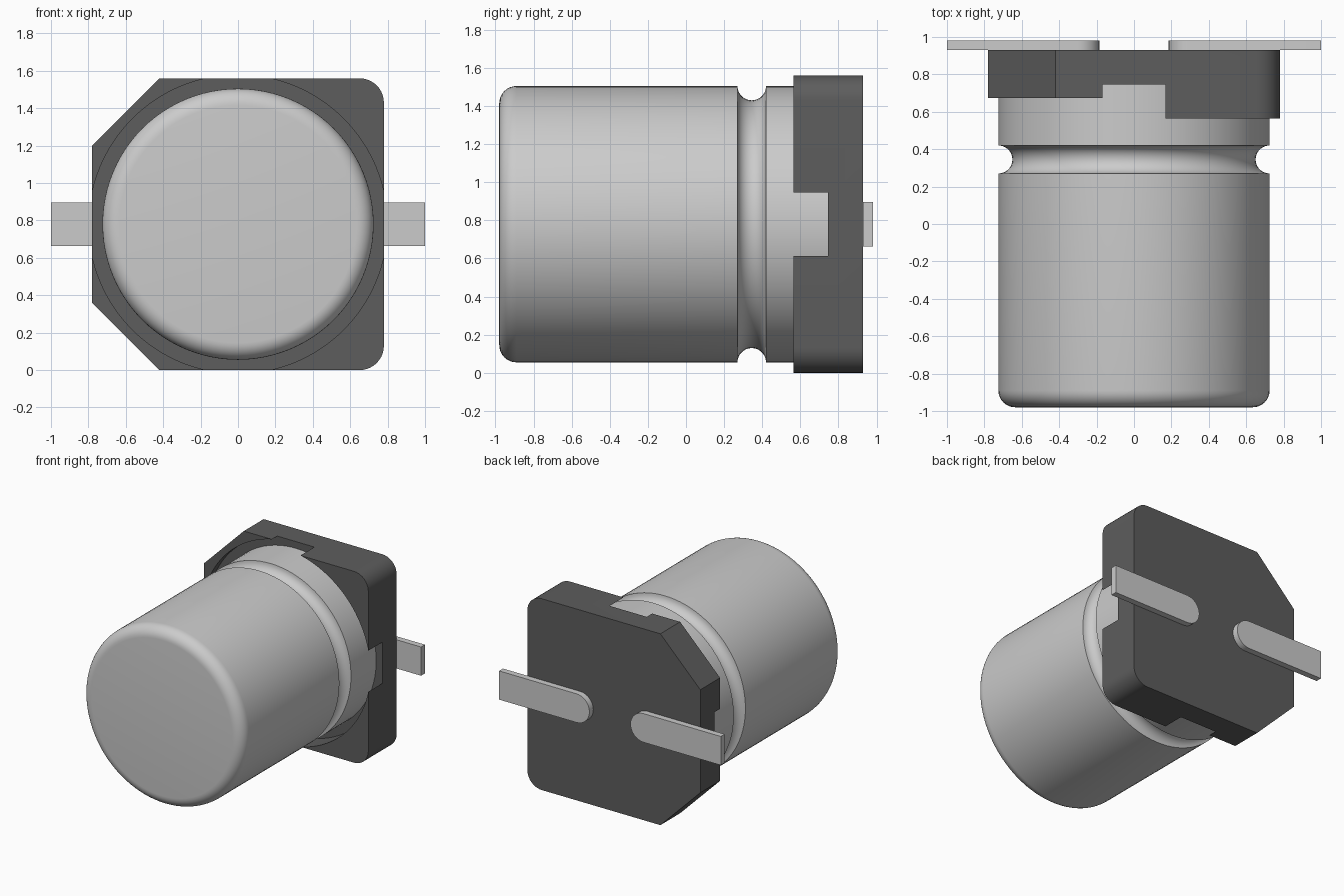
import bpy, bmesh
from math import sin, cos, pi, radians, sqrt
from mathutils import Vector

if "Cube" in bpy.data.objects:
    bpy.data.objects.remove(bpy.data.objects["Cube"])

CZ = 0.78      # height of the can axis
HALF = 0.78    # half width of the base


def arc(cx, cz, r, a0, a1, n):
    return [(cx + r * cos(radians(a0 + (a1 - a0) * i / n)),
             cz + r * sin(radians(a0 + (a1 - a0) * i / n))) for i in range(n + 1)]


def finish(name, bm):
    bmesh.ops.recalc_face_normals(bm, faces=bm.faces)
    me = bpy.data.meshes.new(name)
    bm.to_mesh(me)
    bm.free()
    ob = bpy.data.objects.new(name, me)
    bpy.context.collection.objects.link(ob)
    return ob


def prism(name, outline, y0, y1):
    """Extrude an x/z outline (relative to the can axis) along y."""
    bm = bmesh.new()
    f = bm.faces.new([bm.verts.new((x, y0, CZ + z)) for x, z in outline])
    new = bmesh.ops.extrude_face_region(bm, geom=[f])["geom"]
    bmesh.ops.translate(bm, vec=(0, y1 - y0, 0),
                        verts=[g for g in new if isinstance(g, bmesh.types.BMVert)])
    return finish(name, bm)


def select_only(ob):
    bpy.ops.object.select_all(action='DESELECT')
    ob.select_set(True)
    bpy.context.view_layer.objects.active = ob


def smooth(ob):
    select_only(ob)
    bpy.ops.object.shade_smooth_by_angle(angle=radians(32))


def subtract(ob, cutter):
    m = ob.modifiers.new("cut", 'BOOLEAN')
    m.operation, m.solver, m.object = 'DIFFERENCE', 'EXACT', cutter
    select_only(ob)
    bpy.ops.object.modifier_apply(modifier=m.name)
    bpy.data.objects.remove(cutter)


# Can: lathed profile with rounded front rim and crimp groove
R, front, seat = 0.725, -0.98, 0.745
profile = [(0, front)]
profile += arc(R - 0.09, front + 0.09, 0.09, -90, 0, 8)
profile += arc(R, 0.345, 0.075, 270, 90, 14)
profile += [(R, seat), (0, seat)]
bm = bmesh.new()
vs = [bm.verts.new((r, y, CZ)) for r, y in profile]
es = [bm.edges.new(p) for p in zip(vs, vs[1:])]
bmesh.ops.spin(bm, geom=vs + es, cent=(0, 0, CZ), axis=(0, 1, 0),
               angle=2 * pi, steps=96, use_merge=False)
bmesh.ops.remove_doubles(bm, verts=bm.verts, dist=1e-4)
smooth(finish("can", bm))

# Base: square with two rounded and two chamfered corners
q, f = 0.42, 0.13
outline = [(-q, HALF), (-HALF, q), (-HALF, -q), (-q, -HALF)]
outline += arc(HALF - f, f - HALF, f, -90, 0, 10)
outline += arc(HALF - f, HALF - f, f, 0, 90, 10)
base = prism("base", outline, 0.565, 0.93)

# Round recess breaks through the four sides; chamfered side is lower
subtract(base, prism("recess_cutter", arc(0, 0, 0.798, 0, 360, 128)[:-1], 0.4, seat))
subtract(base, prism("step_cutter", [(-1, -1), (0, -1), (0, 1), (-1, 1)], 0.4, 0.675))
smooth(base)
dark = bpy.data.materials.new("dark_plastic")
dark.diffuse_color = (0.11, 0.11, 0.11, 1)
dark.use_nodes = True
dark.node_tree.nodes["Principled BSDF"].inputs["Base Color"].default_value = dark.diffuse_color
base.data.materials.clear()
base.data.materials.append(dark)

# Leads: flat strips with round inner ends
w = 0.117
for side, name in ((1, "lead_right"), (-1, "lead_left")):
    pts = [(1.0, w)] + arc(0.185 + w, 0, w, 90, 270, 16) + [(1.0, -w)]
    smooth(prism(name, [(side * x, z) for x, z in pts], 0.93, 0.98))
